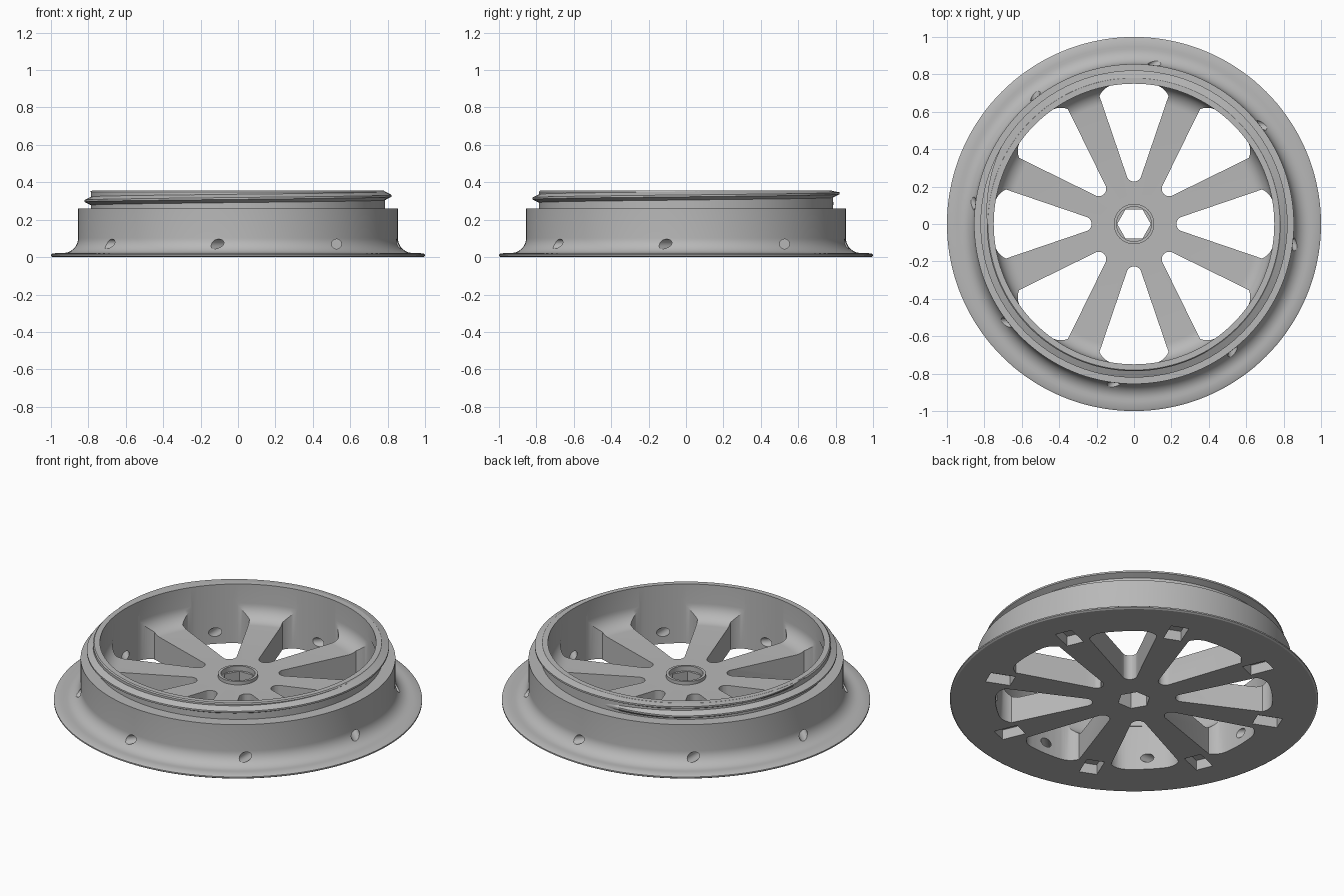
import bpy, bmesh
from math import pi, sin, cos, asin, radians, hypot
from mathutils import Matrix, Vector

cube = bpy.data.objects.get("Cube")
if cube:
    bpy.data.objects.remove(cube, do_unlink=True)

grey = bpy.data.materials.new("plain_grey")
grey.use_nodes = True
tone = (0.48, 0.48, 0.48, 1)
grey.diffuse_color = tone
grey.node_tree.nodes["Principled BSDF"].inputs["Base Color"].default_value = tone


def make(name, bm):
    bmesh.ops.recalc_face_normals(bm, faces=bm.faces)
    mesh = bpy.data.meshes.new(name)
    bm.to_mesh(mesh)
    bm.free()
    mesh.materials.append(grey)
    obj = bpy.data.objects.new(name, mesh)
    bpy.context.collection.objects.link(obj)
    return obj


def activate(obj):
    bpy.ops.object.select_all(action="DESELECT")
    obj.select_set(True)
    bpy.context.view_layer.objects.active = obj


def arc(cx, cy, r, a, b, n):
    return [(cx + r * cos(radians(a + (b - a) * i / n)),
             cy + r * sin(radians(a + (b - a) * i / n))) for i in range(n + 1)]


def prism(bm, pts, z0, z1, matrix=Matrix()):
    lo = [bm.verts.new(matrix @ Vector((x, y, z0))) for x, y in pts]
    hi = [bm.verts.new(matrix @ Vector((x, y, z1))) for x, y in pts]
    bm.faces.new(lo)
    bm.faces.new(hi)
    for i in range(len(pts)):
        j = (i + 1) % len(pts)
        bm.faces.new((lo[i], lo[j], hi[j], hi[i]))


def cut(obj, bm):
    cutter = make("cutter", bm)
    cutter.hide_render = True
    mod = obj.modifiers.new("cut", "BOOLEAN")
    mod.operation = "DIFFERENCE"
    mod.solver = "EXACT"
    mod.object = cutter
    activate(obj)
    bpy.ops.object.modifier_apply(modifier=mod.name)
    bpy.data.objects.remove(cutter, do_unlink=True)


def turn(deg):
    return Matrix.Rotation(radians(deg), 4, "Z")


# Turned body: flange, drum, threaded neck, bore, floor and hub collar
FLOOR, BORE, TOP = 0.15, 0.75, 0.355
profile = [(0.05, 0), (0.99, 0), (1, 0.006), (1, 0.014), (0.99, 0.02), (0.95, 0.022)]
profile += arc(0.935, 0.102, 0.08, 270, 180, 10)
profile += [(0.855, 0.26), (0.787, 0.26), (0.787, TOP - 0.006), (0.781, TOP), (BORE, TOP)]
profile += arc(BORE - 0.09, FLOOR + 0.09, 0.09, 0, -90, 10)
profile += [(0.108, FLOOR), (0.108, 0.17), (0.093, 0.17), (0.093, FLOOR - 0.01), (0.05, FLOOR - 0.01)]
STEPS = 144
bm = bmesh.new()
rings = [[bm.verts.new((r * cos(2 * pi * k / STEPS), r * sin(2 * pi * k / STEPS), z))
          for r, z in profile] for k in range(STEPS)]
for k in range(STEPS):
    a, b = rings[k], rings[(k + 1) % STEPS]
    for i in range(len(profile)):
        j = (i + 1) % len(profile)
        bm.faces.new((a[i], b[i], b[j], a[j]))
body = make("spoked_flange", bm)

# Eight rounded windows between the spokes
HALF, TIP, CORNER, REACH = 0.062, 0.04, 0.1, 0.752
tip_x = (HALF + TIP) / sin(pi / 8)
lean = pi / 8 - asin((HALF + CORNER) / (REACH - CORNER))
cx, cy = (REACH - CORNER) * cos(lean), (REACH - CORNER) * sin(lean)
lean_deg = lean * 180 / pi
outline = arc(cx, -cy, CORNER, -67.5, -lean_deg, 8)
outline += arc(0, 0, REACH, -lean_deg, lean_deg, 6)[1:-1]
outline += arc(cx, cy, CORNER, lean_deg, 67.5, 8)
outline += arc(tip_x, 0, TIP, 112.5, 247.5, 10)
bm = bmesh.new()
for k in range(8):
    prism(bm, outline, -0.1, 0.27, turn(45 * k))
cut(body, bm)

# Hexagonal shaft hole
bm = bmesh.new()
prism(bm, arc(0, 0, 0.09, 0, 300, 5), -0.1, 0.3)
cut(body, bm)

# Slanted round holes through the drum wall
bm = bmesh.new()
inner, outer = Vector((0, 0.745, 0.07)), Vector((0.105, 0.85, 0.07))
along = (outer - inner).normalized()
aim = along.to_track_quat("Z", "Y").to_matrix().to_4x4()
circle = arc(0, 0, 0.026, 0, 345, 23)
for k in range(8):
    prism(bm, circle, -0.08, 0.26, turn(45 * k) @ Matrix.Translation(inner) @ aim)
cut(body, bm)

# Rectangular pockets under the spoke ends
bm = bmesh.new()
pocket = [(0.69, -0.05), (0.83, -0.05), (0.83, 0.05), (0.69, 0.05)]
for k in range(8):
    prism(bm, pocket, -0.05, 0.06, turn(22.5 + 45 * k))
cut(body, bm)

# Helical thread around the neck, fading in and out at its ends
PITCH, TURN_STEPS = 0.055, 96
start, end = 90, 540
count = int((end - start) / 360 * TURN_STEPS)
bm = bmesh.new()
previous = None
for k in range(count + 1):
    deg = start + (end - start) * k / count
    peak = 0.30 + PITCH * (deg - 180) / 360
    rise = 0.036 * min(1, (deg - start) / 30 + 0.02, (end - deg) / 30 + 0.02)
    section = [(0.78, -0.026), (0.785 + rise, -0.005), (0.785 + rise, 0.005), (0.78, 0.026)]
    ring = [bm.verts.new((r * cos(radians(deg)), r * sin(radians(deg)), min(TOP - 0.001 + z * 0.02, peak + z)))
            for r, z in section]
    if previous:
        for i in range(4):
            j = (i + 1) % 4
            bm.faces.new((previous[i], ring[i], ring[j], previous[j]))
    else:
        bm.faces.new(ring)
    previous = ring
bm.faces.new(previous)
thread = make("neck_thread", bm)

for obj in (body, thread):
    activate(obj)
    bpy.ops.object.shade_smooth_by_angle(angle=radians(30))
